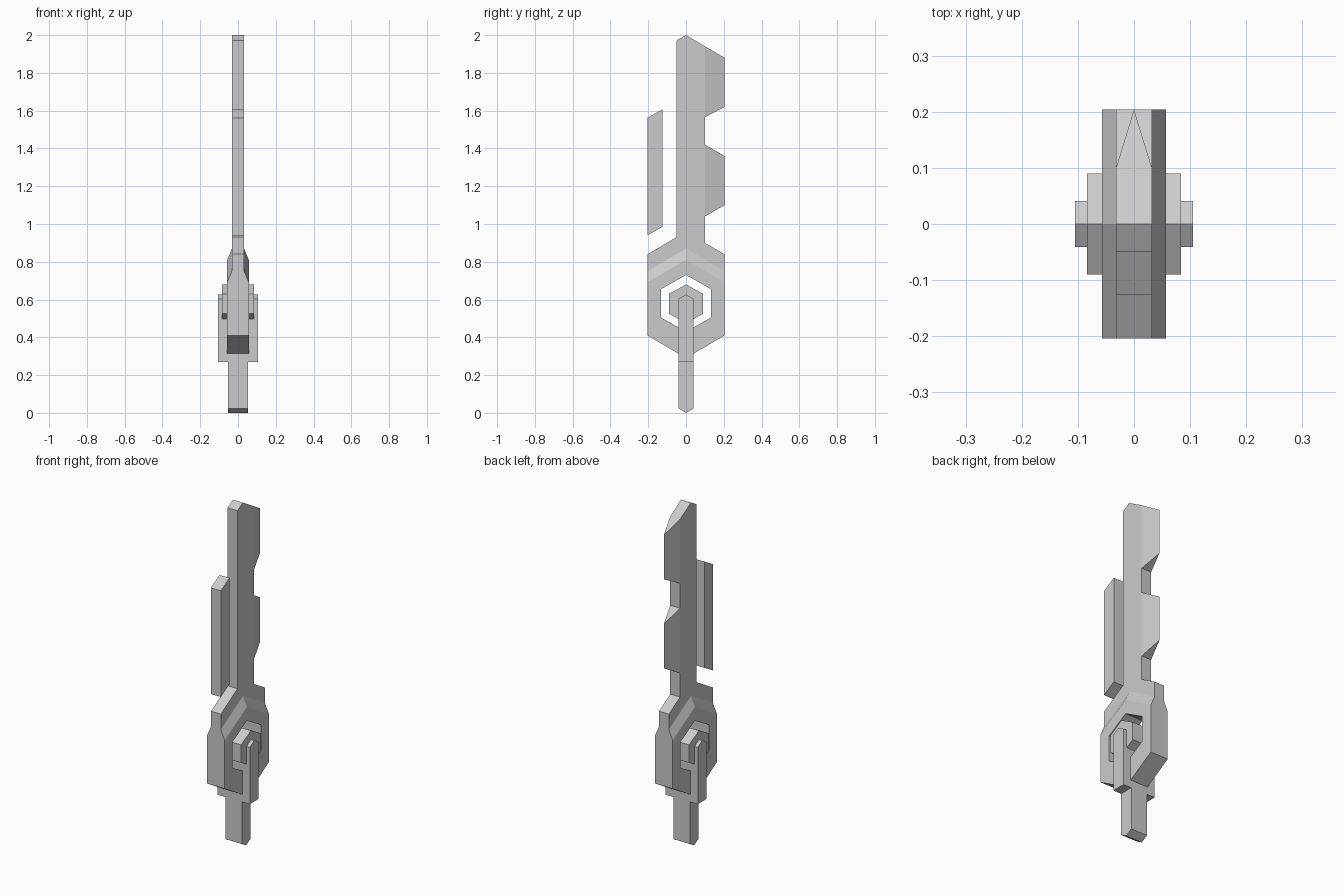
import bpy
import bmesh

cube = bpy.data.objects.get("Cube")
if cube:
    bpy.data.objects.remove(cube, do_unlink=True)

GREY = (0.6, 0.6, 0.6, 1.0)
mat = bpy.data.materials.new("plain grey")
mat.use_nodes = True
mat.diffuse_color = GREY
bsdf = next(n for n in mat.node_tree.nodes if n.type == 'BSDF_PRINCIPLED')
bsdf.inputs["Base Color"].default_value = GREY

BLADE, RING, HUB, GRIP, STRAP = 0.032, 0.057, 0.084, 0.053, 0.105
WIDE = 0.204


def finish(name, bm):
    bmesh.ops.recalc_face_normals(bm, faces=bm.faces[:])
    mesh = bpy.data.meshes.new(name)
    bm.to_mesh(mesh)
    bm.free()
    mesh.materials.append(mat)
    obj = bpy.data.objects.new(name, mesh)
    bpy.context.collection.objects.link(obj)
    return obj


def bridge(bm, a, b):
    for i in range(len(a)):
        j = (i + 1) % len(a)
        bm.faces.new((a[i], a[j], b[j], b[i]))


def loft(name, loop_a, loop_b, caps=True):
    """Join two matching loops of points into a solid."""
    bm = bmesh.new()
    a = [bm.verts.new(p) for p in loop_a]
    b = [bm.verts.new(p) for p in loop_b]
    bridge(bm, a, b)
    if caps:
        bm.faces.new(a)
        bm.faces.new(b)
    return finish(name, bm)


def prism(name, profile, half):
    """Extrude a (y, z) profile across x."""
    return loft(name, [(-half, y, z) for y, z in profile],
                [(half, y, z) for y, z in profile])


def hexagon(w, top, shoulder, hip, bottom):
    return [(0, top), (w, shoulder), (w, hip), (0, bottom), (-w, hip), (-w, shoulder)]


# Blade spine flowing into the thin upper guard
prism("blade", [(-WIDE, 0.75), (-WIDE, 0.84), (-0.05, 0.93), (-0.05, 1.972),
                (0, 2), (0.1, 1.941), (0.1, 0.9), (WIDE, 0.84),
                (WIDE, 0.75), (0, 0.87)], BLADE)

# Sharpened teeth on the back edge
for name, root_low, tip_low, tip_high, root_high in (
        ("upper_tooth", 1.565, 1.62, 1.88, 1.941),
        ("lower_tooth", 1.04, 1.1, 1.36, 1.42)):
    loft(name, *[[(-BLADE, 0.1, root), (BLADE, 0.1, root), (0, WIDE, tip)]
                 for root, tip in ((root_low, tip_low), (root_high, tip_high))])

# Separate bar in front of the blade
prism("front_bar", [(-WIDE, 0.94), (-WIDE, 1.562), (-0.125, 1.607), (-0.125, 0.985)], BLADE)


# Sloped shoulder between thin blade and thick ring
def chevron(half, peak, side):
    row = [(-WIDE, side), (0, peak), (WIDE, side)]
    return [(-half, y, z) for y, z in row] + [(half, y, z) for y, z in reversed(row)]


loft("guard_shoulder", chevron(RING, 0.81, 0.692), chevron(BLADE, 0.87, 0.75), caps=False)

# Thick hexagonal guard ring with an open centre
bm = bmesh.new()
loops = [[bm.verts.new((x, y, z)) for y, z in pts]
         for pts in (hexagon(WIDE, 0.81, 0.692, 0.41, 0.29),
                     hexagon(0.133, 0.73, 0.655, 0.505, 0.43))
         for x in (-RING, RING)]
outer_r, outer_l, inner_r, inner_l = loops
for a, b in ((outer_r, outer_l), (outer_l, inner_l), (inner_l, inner_r), (inner_r, outer_r)):
    bridge(bm, a, b)
finish("guard_ring", bm)

# Hub, strap and grip
prism("hub", hexagon(0.09, 0.68, 0.63, 0.525, 0.475), HUB)
prism("strap", [(-0.041, 0.27), (-0.041, 0.603), (0, 0.627), (0.041, 0.603), (0.041, 0.27)], STRAP)
prism("grip", [(0, 0), (0.041, 0.024), (0.041, 0.3), (-0.041, 0.3), (-0.041, 0.024)], GRIP)
